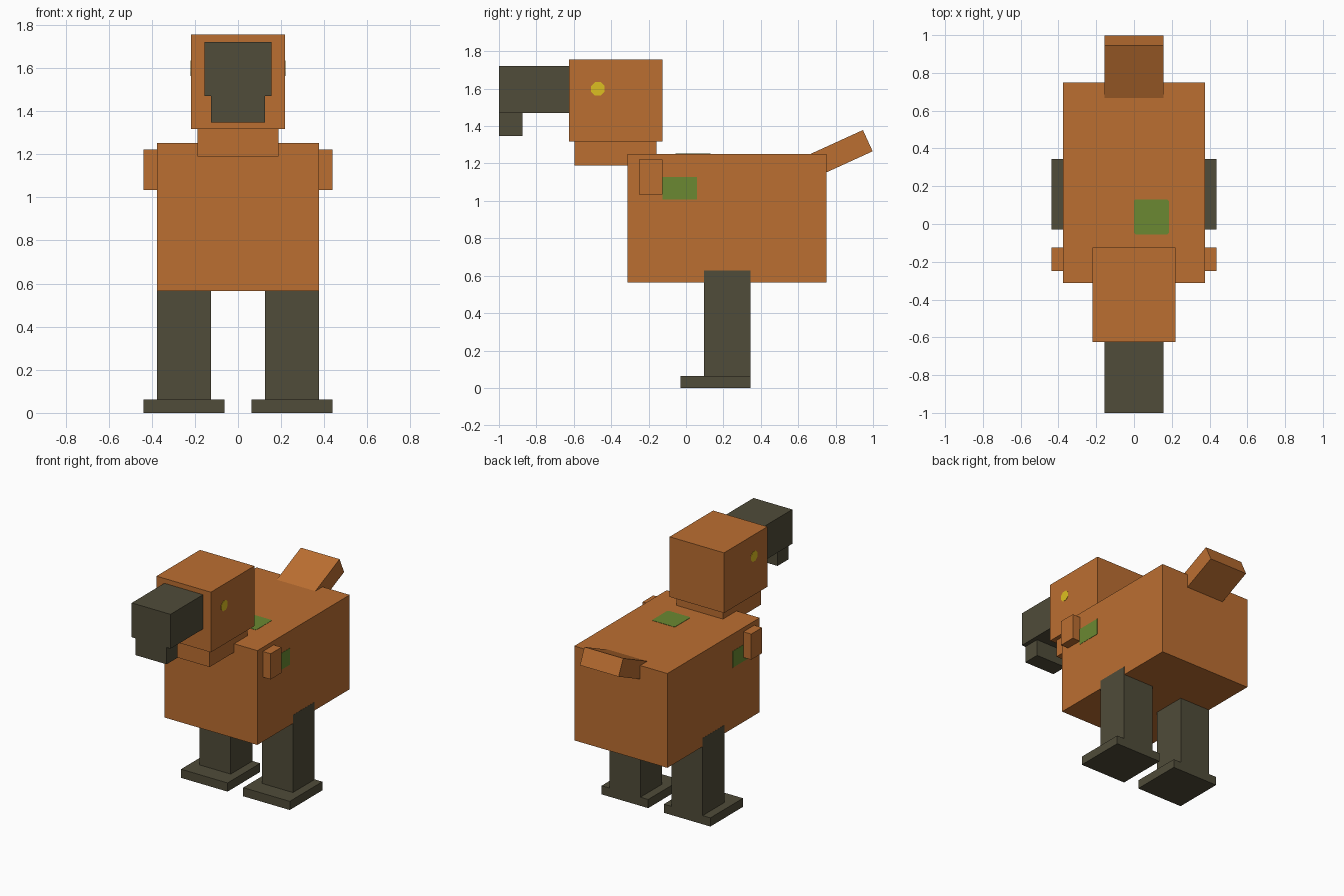
import bpy, bmesh, math
from mathutils import Matrix, Vector

cube = bpy.data.objects.get("Cube")
if cube:
    bpy.data.objects.remove(cube, do_unlink=True)


def material(name, color):
    mat = bpy.data.materials.new(name)
    mat.use_nodes = True
    mat.diffuse_color = (*color, 1)
    mat.node_tree.nodes["Principled BSDF"].inputs["Base Color"].default_value = (*color, 1)
    return mat


orange = material("orange brown", (0.50, 0.158, 0.031))
dark = material("dark olive", (0.08, 0.072, 0.041))
green = material("green", (0.145, 0.25, 0.032))
yellow = material("yellow", (0.72, 0.52, 0.015))


def box(name, mat, x, y, z, corner=0.0, axis=0):
    """Box between (low, high) limits; corner chamfers the edges along axis."""
    low, high = Vector((x[0], y[0], z[0])), Vector((x[1], y[1], z[1]))
    bm = bmesh.new()
    bmesh.ops.create_cube(bm, size=1)
    bmesh.ops.scale(bm, vec=high - low, verts=bm.verts)
    if corner:
        edges = [e for e in bm.edges
                 if abs((e.verts[0].co - e.verts[1].co).normalized()[axis]) > 0.9]
        bmesh.ops.bevel(bm, geom=edges, offset=corner, segments=1, affect='EDGES')
    mesh = bpy.data.meshes.new(name)
    bm.to_mesh(mesh)
    bm.free()
    mesh.materials.append(mat)
    obj = bpy.data.objects.new(name, mesh)
    obj.location = (low + high) / 2
    bpy.context.collection.objects.link(obj)
    return obj


def pair(name, mat, x, y, z, **options):
    """The same box on the left (+x) and the right (-x)."""
    box("left_" + name, mat, x, y, z, **options)
    box("right_" + name, mat, (-x[1], -x[0]), y, z, **options)


# Trunk, neck and head
box("body", orange, (-0.375, 0.375), (-0.313, 0.75), (0.565, 1.252))
box("neck", orange, (-0.188, 0.188), (-0.595, -0.157), (1.19, 1.33))
box("head", orange, (-0.219, 0.219), (-0.625, -0.125), (1.317, 1.755))

# Beak with its hooked tip
box("beak", dark, (-0.156, 0.156), (-1.0, -0.62), (1.47, 1.72))
box("beak_tip", dark, (-0.125, 0.125), (-1.0, -0.875), (1.348, 1.475))

# Wings, legs and feet
pair("wing", orange, (0.37, 0.438), (-0.25, -0.125), (1.035, 1.222))
pair("leg", dark, (0.125, 0.376), (0.095, 0.345), (0.05, 0.627))
pair("foot", dark, (0.063, 0.438), (-0.03, 0.345), (0, 0.063))

# Tail, tilted upwards and sunk into the body
tail = box("tail", orange, (-0.156, 0.156), (-0.4, 0), (-0.0625, 0.0625))
tail.data.transform(Matrix.Translation((0, -0.2, 0)))
tail.location = (0, 0.972, 1.322)
tail.rotation_euler.x = math.radians(24.5)

# Painted eyes and patches as thin plates
pair("eye", yellow, (0.215, 0.221), (-0.507, -0.435), (1.563, 1.635), corner=0.02, axis=0)
box("back_patch", green, (0, 0.185), (-0.055, 0.13), (1.248, 1.254), corner=0.008, axis=2)
box("right_patch", green, (-0.377, -0.372), (-0.185, 0), (1.008, 1.128))
box("left_patch", green, (0.372, 0.377), (-0.125, 0.06), (1.008, 1.128))
